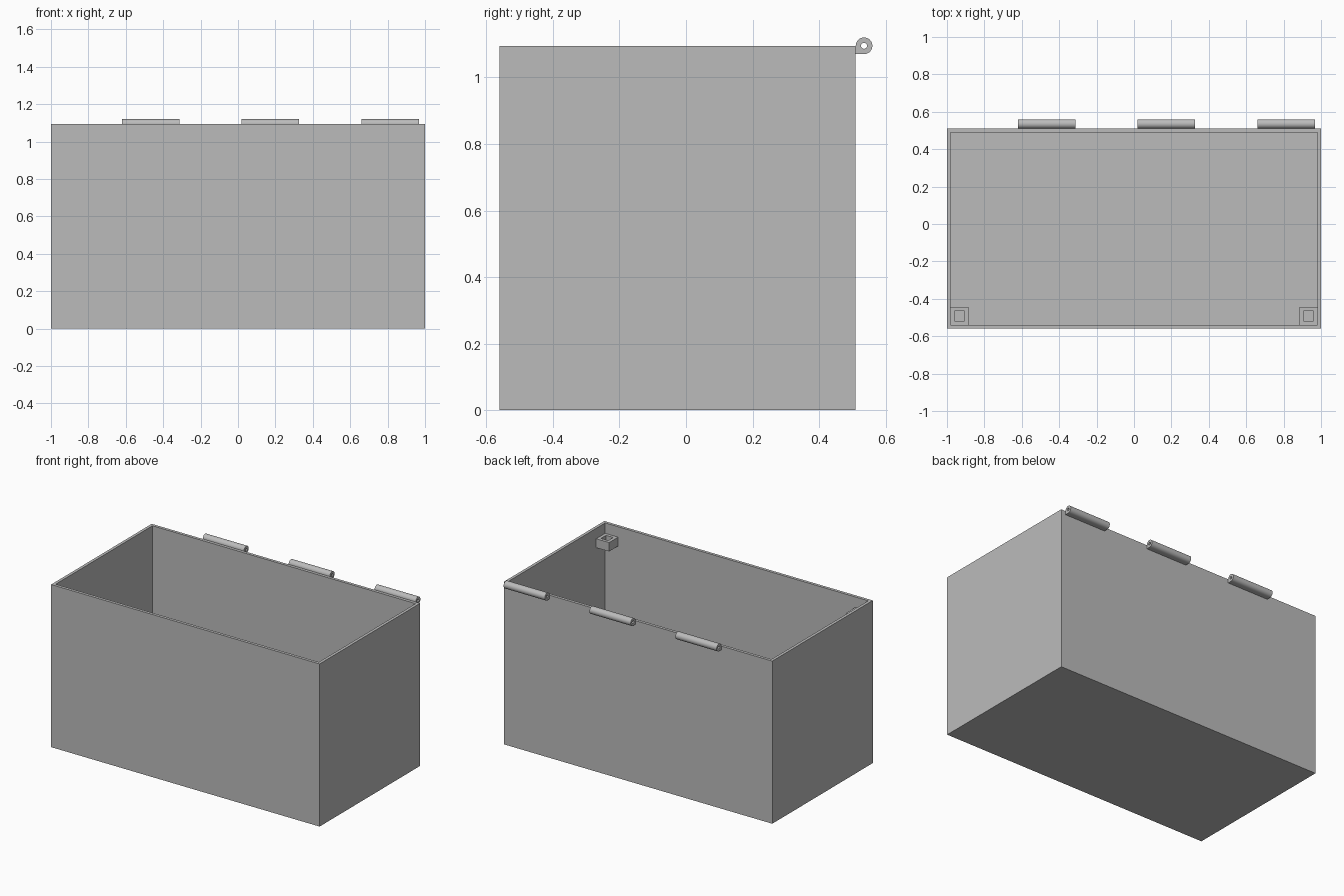
import bpy, bmesh, math
from mathutils import Vector

if "Cube" in bpy.data.objects:
    bpy.data.objects.remove(bpy.data.objects["Cube"], do_unlink=True)

# One plain grey for the whole model
grey = bpy.data.materials.new("plain_grey")
grey.use_nodes = True
colour = (0.5, 0.5, 0.5, 1)
grey.diffuse_color = colour
grey.node_tree.nodes["Principled BSDF"].inputs["Base Color"].default_value = colour


def finish(name, bm, smooth=False):
    bmesh.ops.recalc_face_normals(bm, faces=bm.faces)
    mesh = bpy.data.meshes.new(name)
    bm.to_mesh(mesh)
    bm.free()
    mesh.materials.append(grey)
    obj = bpy.data.objects.new(name, mesh)
    bpy.context.collection.objects.link(obj)
    if smooth:
        bpy.ops.object.select_all(action='DESELECT')
        obj.select_set(True)
        bpy.context.view_layer.objects.active = obj
        bpy.ops.object.shade_smooth_by_angle(angle=math.radians(30))
    return obj


def hollow_block(name, low, high, wall, depth):
    """A block with a square-edged pocket sunk into its top."""
    low, high = Vector(low), Vector(high)
    bm = bmesh.new()
    bmesh.ops.create_cube(bm, size=1)
    bmesh.ops.scale(bm, vec=high - low, verts=bm.verts)
    bmesh.ops.translate(bm, vec=(low + high) / 2, verts=bm.verts)
    bm.normal_update()
    top = max(bm.faces, key=lambda f: f.calc_center_median().z)
    bmesh.ops.inset_region(bm, faces=[top], thickness=wall, use_even_offset=True)
    sunk = bmesh.ops.extrude_discrete_faces(bm, faces=[top])["faces"][0]
    bmesh.ops.translate(bm, vec=(0, 0, -depth), verts=sunk.verts)
    return finish(name, bm)


def hinge_knuckle(name, x0, x1, y, z, radius, hole, steps=48):
    """A bored barrel whose lower inner quarter is squared off against the wall."""
    bm = bmesh.new()
    rings = []
    for i in range(steps):
        a = math.tau * i / steps
        c, s = math.cos(a), math.sin(a)
        squared = c < 0 and s < 0
        reach = radius / max(abs(c), abs(s)) if squared else radius
        rings.append([bm.verts.new((x, y + r * c, z + r * s))
                      for x, r in ((x0, reach), (x1, reach), (x1, hole), (x0, hole))])
    for i, ring in enumerate(rings):
        following = rings[(i + 1) % steps]
        for k in range(4):
            n = (k + 1) % 4
            bm.faces.new((ring[k], ring[n], following[n], following[k]))
    return finish(name, bm, smooth=True)


# Open box
height, wall = 1.095, 0.02
front, back = -0.56, 0.51
hollow_block("box_body", (-1, front, 0), (1, back, height), wall, height - wall)

# Pocketed blocks in the two front corners, below the rim
size = 0.096
inner = 1 - wall
for side, x in (("right", -inner), ("left", inner - size)):
    hollow_block(side + "_corner_block",
                 (x, front + wall, 0.965), (x + size, front + wall + size, 1.025),
                 0.021, 0.04)

# Hinge knuckles along the back rim
for side, x in (("right", -0.62), ("middle", 0.02), ("left", 0.66)):
    hinge_knuckle(side + "_hinge_knuckle", x, x + 0.307, back + 0.025, height, 0.025, 0.009)
